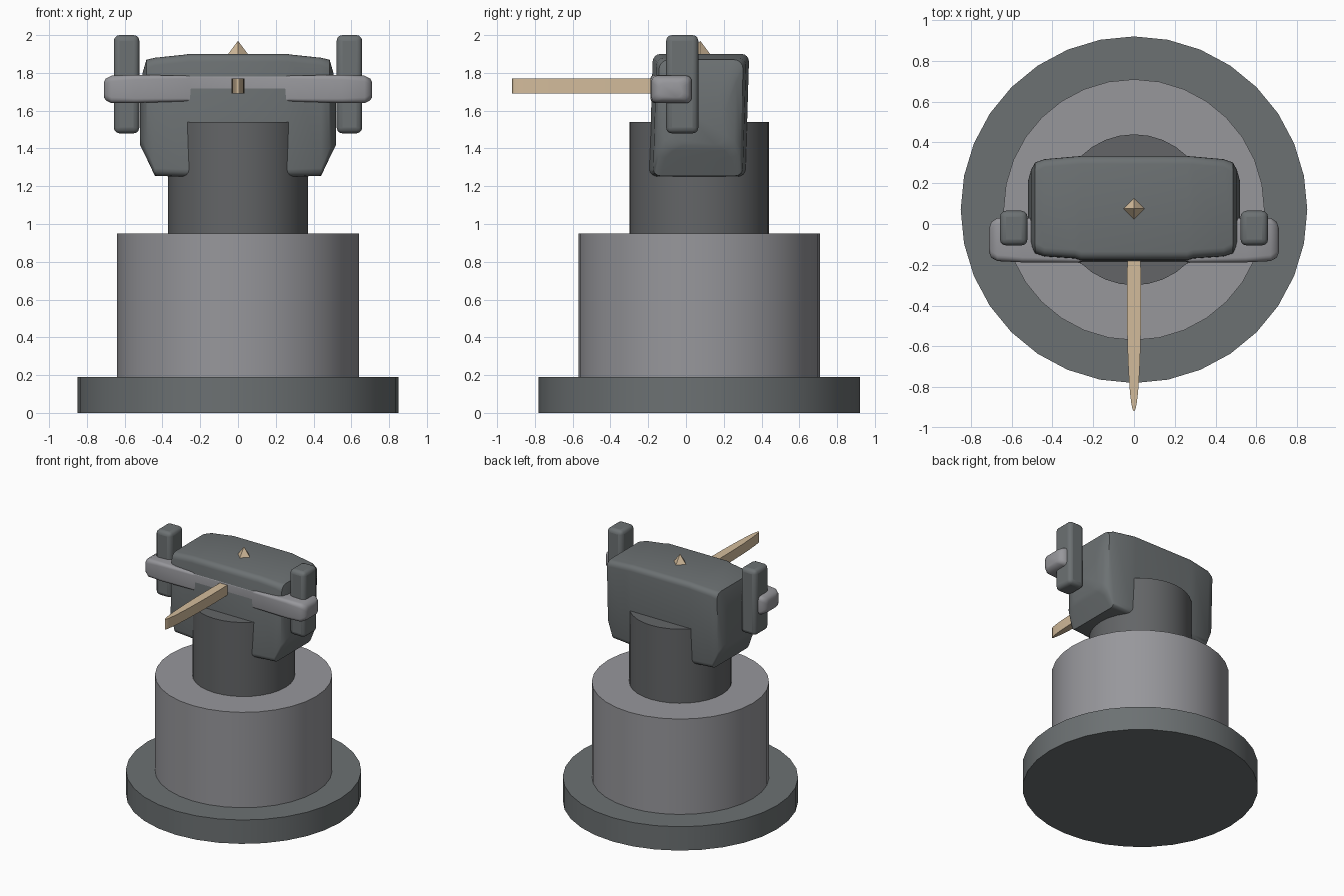
import bpy, bmesh
from math import sin, cos, pi, radians

if "Cube" in bpy.data.objects:
    bpy.data.objects.remove(bpy.data.objects["Cube"])


def material(name, rgb):
    m = bpy.data.materials.new(name)
    m.use_nodes = True
    m.diffuse_color = (*rgb, 1)
    m.node_tree.nodes["Principled BSDF"].inputs["Base Color"].default_value = (*rgb, 1)
    return m


DARK = material("dark grey", (0.15, 0.165, 0.17))
NECK = material("neck grey", (0.125, 0.13, 0.135))
LIGHT = material("light grey", (0.31, 0.31, 0.33))
TAN = material("tan", (0.65, 0.5, 0.33))


def finish(obj, name, mat, angle=40):
    obj.name = name
    obj.data.materials.append(mat)
    bpy.ops.object.select_all(action='DESELECT')
    obj.select_set(True)
    bpy.context.view_layer.objects.active = obj
    bpy.ops.object.shade_smooth_by_angle(angle=radians(angle))
    return obj


def cylinder(name, mat, radius, z0, z1, y=0.07, sides=32):
    bpy.ops.mesh.primitive_cylinder_add(vertices=sides, radius=radius, depth=z1 - z0,
                                        location=(0, y, (z0 + z1) / 2))
    return finish(bpy.context.object, name, mat)


def rounded_rect(y0, y1, z0, z1, r, steps=4):
    """Corner arcs of a rectangle in the YZ plane, counter-clockwise."""
    corners = [(y1 - r, z1 - r), (y0 + r, z1 - r), (y0 + r, z0 + r), (y1 - r, z0 + r)]
    return [(cy + r * cos(a), cz + r * sin(a))
            for i, (cy, cz) in enumerate(corners)
            for a in [(i + s / steps) * pi / 2 for s in range(steps + 1)]]


def loft(name, mat, half, lean=0.0, angle=40):
    """Skin rounded sections (x, y0, y1, z0, z1, radius), mirrored across x = 0."""
    sections = [(-s[0], *s[1:]) for s in reversed(half)] + half
    base = min(s[3] for s in half)
    bm = bmesh.new()
    rings = [[bm.verts.new((x, y + lean * (z - base), z)) for y, z in rounded_rect(*rect)]
             for x, *rect in sections]
    for a, b in zip(rings, rings[1:]):
        n = len(a)
        for i in range(n):
            bm.faces.new((a[i], a[(i + 1) % n], b[(i + 1) % n], b[i]))
    bm.faces.new(rings[0])
    bm.faces.new(rings[-1])
    bmesh.ops.recalc_face_normals(bm, faces=bm.faces)
    mesh = bpy.data.meshes.new(name)
    bm.to_mesh(mesh)
    bm.free()
    obj = bpy.data.objects.new(name, mesh)
    bpy.context.collection.objects.link(obj)
    return finish(obj, name, mat, angle)


# Stacked round pedestal
cylinder("base_disc", DARK, 0.85, 0, 0.19)
cylinder("body", LIGHT, 0.64, 0.19, 0.95)
cylinder("neck", NECK, 0.37, 0.95, 1.54)

# Head block, leaning back slightly and tapering to each side
loft("head", DARK, [
    (0.26, -0.195, 0.315, 1.25, 1.90, 0.04),
    (0.29, -0.185, 0.313, 1.25, 1.896, 0.04),
    (0.44, -0.175, 0.30, 1.255, 1.88, 0.04),
    (0.485, -0.16, 0.285, 1.35, 1.87, 0.05),
    (0.505, -0.12, 0.25, 1.39, 1.80, 0.05),
    (0.52, -0.07, 0.2, 1.42, 1.65, 0.05)], lean=0.03)

# Crossbar through the head, proud of it towards the ends
loft("crossbar", LIGHT, [
    (0.25, -0.181, 0.03, 1.65, 1.785, 0.01),
    (0.27, -0.188, 0.03, 1.65, 1.785, 0.015),
    (0.55, -0.188, 0.03, 1.64, 1.79, 0.025),
    (0.67, -0.182, 0.03, 1.64, 1.785, 0.03),
    (0.70, -0.165, 0.01, 1.655, 1.77, 0.03),
    (0.71, -0.14, -0.02, 1.67, 1.75, 0.03)])

# Upright ears on the crossbar
for side, label in ((1, "left"), (-1, "right")):
    bpy.ops.mesh.primitive_cube_add(size=1, location=(side * 0.59, -0.02, 1.74))
    ear = bpy.context.object
    ear.scale = (0.135, 0.17, 0.52)
    bpy.ops.object.transform_apply(location=False, rotation=False, scale=True)
    bevel = ear.modifiers.new("Bevel", 'BEVEL')
    bevel.width, bevel.segments = 0.03, 3
    finish(ear, label + "_ear", DARK)

# Long thin blade in front, a stretched upright disc
blade = cylinder("blade", TAN, 1, 1.69, 1.77, y=-0.38)
blade.scale = (0.035, 0.54, 1)
bpy.ops.object.transform_apply(location=False, rotation=False, scale=True)

# Small pyramid on top
bpy.ops.mesh.primitive_cone_add(vertices=4, radius1=0.06, radius2=0, depth=0.08,
                                location=(0, 0.075, 1.93))
finish(bpy.context.object, "top_stud", TAN, 20)
